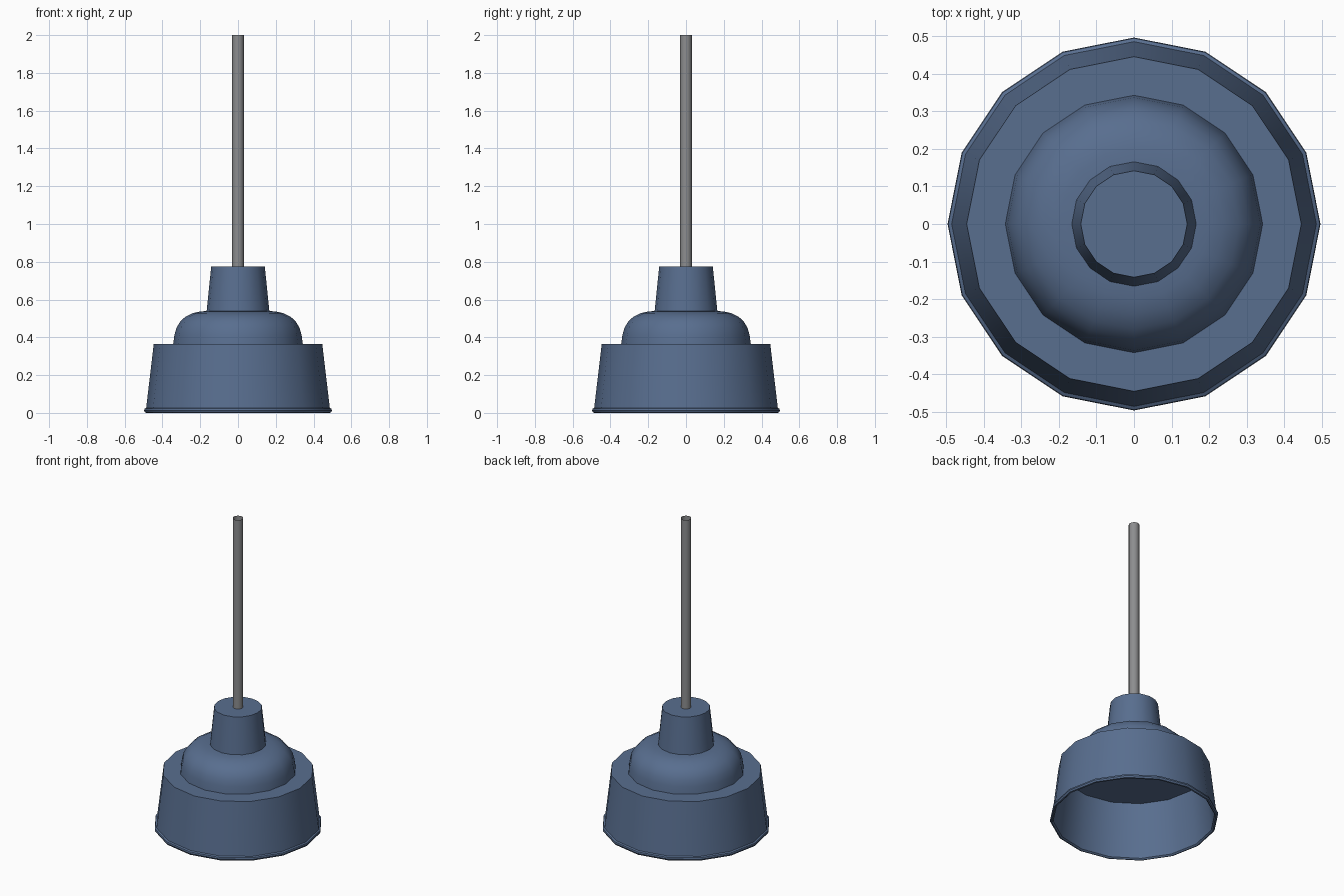
import bpy
import bmesh
from math import cos, sin, tau, radians

SIDES = 16

cube = bpy.data.objects.get("Cube")
if cube:
    bpy.data.objects.remove(cube, do_unlink=True)


def make_material(name, rgb):
    mat = bpy.data.materials.new(name)
    mat.use_nodes = True
    mat.diffuse_color = (*rgb, 1)
    mat.node_tree.nodes["Principled BSDF"].inputs["Base Color"].default_value = (*rgb, 1)
    return mat


def lathe(name, profile, mat):
    """Turn a (radius, height) profile about z; radius 0 closes it at the axis."""
    bm = bmesh.new()
    rings = []
    for r, z in profile:
        if r == 0:
            rings.append([bm.verts.new((0, 0, z))] * SIDES)
        else:
            rings.append([bm.verts.new((r * cos(tau * i / SIDES), r * sin(tau * i / SIDES), z))
                          for i in range(SIDES)])
    for low, high in zip(rings, rings[1:]):
        for i in range(SIDES):
            j = (i + 1) % SIDES
            corners = [low[i], low[j], high[j], high[i]]
            bm.faces.new(list(dict.fromkeys(corners)))
    mesh = bpy.data.meshes.new(name)
    bm.to_mesh(mesh)
    bm.free()
    mesh.materials.append(mat)
    obj = bpy.data.objects.new(name, mesh)
    bpy.context.collection.objects.link(obj)
    bpy.ops.object.select_all(action="DESELECT")
    obj.select_set(True)
    bpy.context.view_layer.objects.active = obj
    bpy.ops.object.shade_smooth_by_angle(angle=radians(30))
    return obj


blue = make_material("slate blue", (0.098, 0.156, 0.275))
grey = make_material("mid grey", (0.265, 0.268, 0.275))

# Hollow shade: ceiling, inner wall, rolled rim, outer wall, flat top
lathe("shade", [(0, 0.357), (0.438, 0.357), (0.476, 0.008), (0.484, 0),
                (0.492, 0.002), (0.497, 0.012), (0.495, 0.022), (0.486, 0.027),
                (0.446, 0.365), (0, 0.365)], blue)

# Rounded dome above the shade
lathe("dome", [(0.343, 0.365), (0.337, 0.41), (0.326, 0.45), (0.307, 0.482),
               (0.28, 0.508), (0.24, 0.528), (0.2, 0.537), (0.15, 0.54),
               (0, 0.54)], blue)

# Tapered neck with a flat cap
lathe("neck", [(0.166, 0.539), (0.142, 0.774), (0, 0.774)], blue)

# Open hanging tube
lathe("hanging_tube", [(0.031, 0.774), (0.031, 2)], grey)
